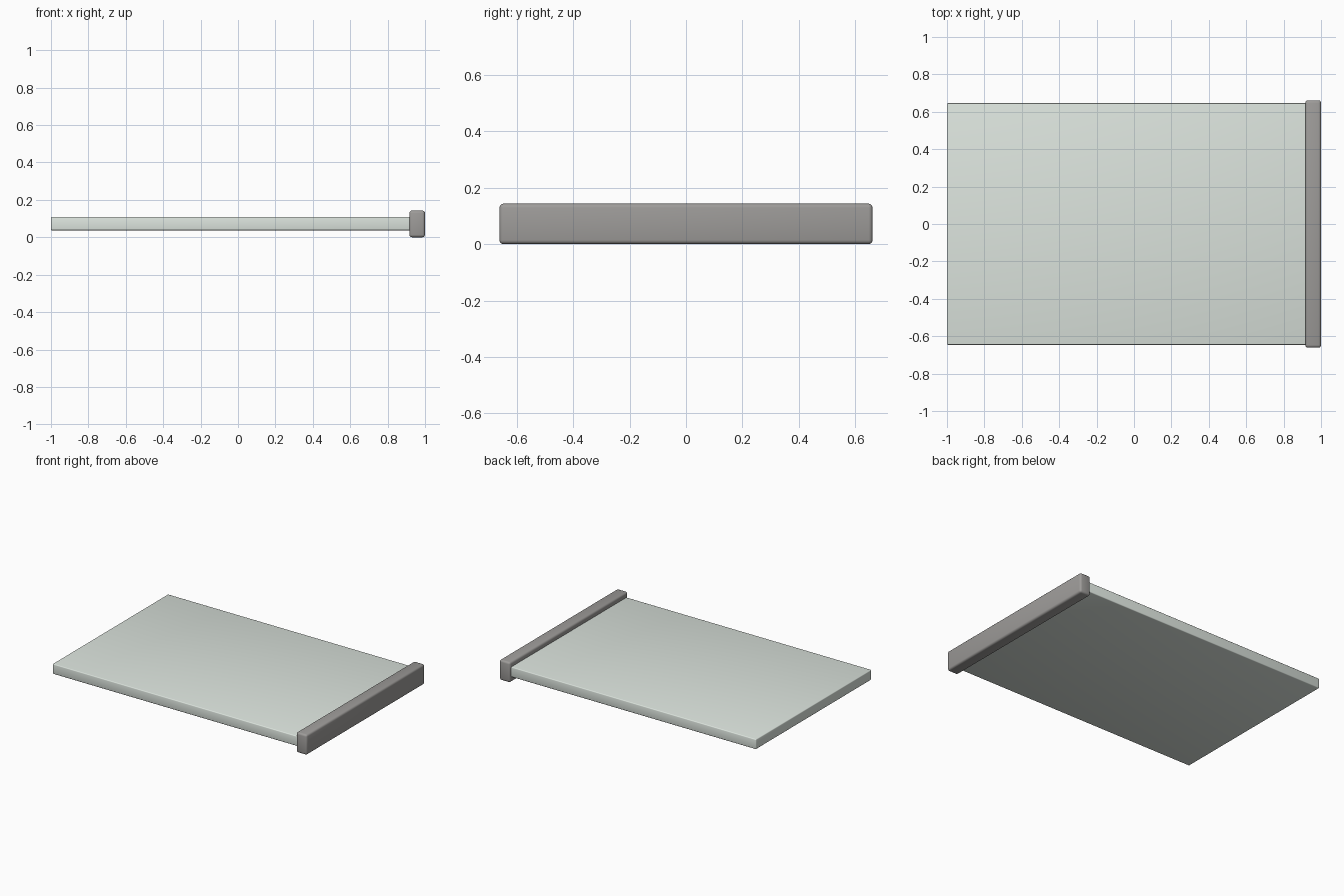
import bpy

if "Cube" in bpy.data.objects:
    bpy.data.objects.remove(bpy.data.objects["Cube"])


def rounded_box(name, lo, hi, bevel, color):
    # Box between two corners, with softly bevelled edges
    size = [b - a for a, b in zip(lo, hi)]
    mid = [(a + b) / 2 for a, b in zip(lo, hi)]
    bpy.ops.mesh.primitive_cube_add(size=1, location=mid)
    ob = bpy.context.object
    ob.name = name
    ob.scale = size
    bpy.ops.object.transform_apply(location=False, rotation=False, scale=True)
    mod = ob.modifiers.new("soft_edges", "BEVEL")
    mod.width = bevel
    mod.segments = 3
    bpy.ops.object.modifier_apply(modifier=mod.name)
    bpy.ops.object.shade_smooth_by_angle()
    mat = bpy.data.materials.new(name + "_material")
    mat.diffuse_color = color
    mat.use_nodes = True
    mat.node_tree.nodes["Principled BSDF"].inputs["Base Color"].default_value = mat.diffuse_color
    ob.data.materials.append(mat)
    return ob


# Flat panel, tucked slightly into the end bar
rounded_box("panel", (-1, -0.646, 0.037), (0.93, 0.646, 0.108), 0.006,
            (0.72, 0.78, 0.73, 1))

# Raised bar along the right end
rounded_box("end_bar", (0.916, -0.661, 0), (1, 0.661, 0.143), 0.014,
            (0.34, 0.33, 0.32, 1))
